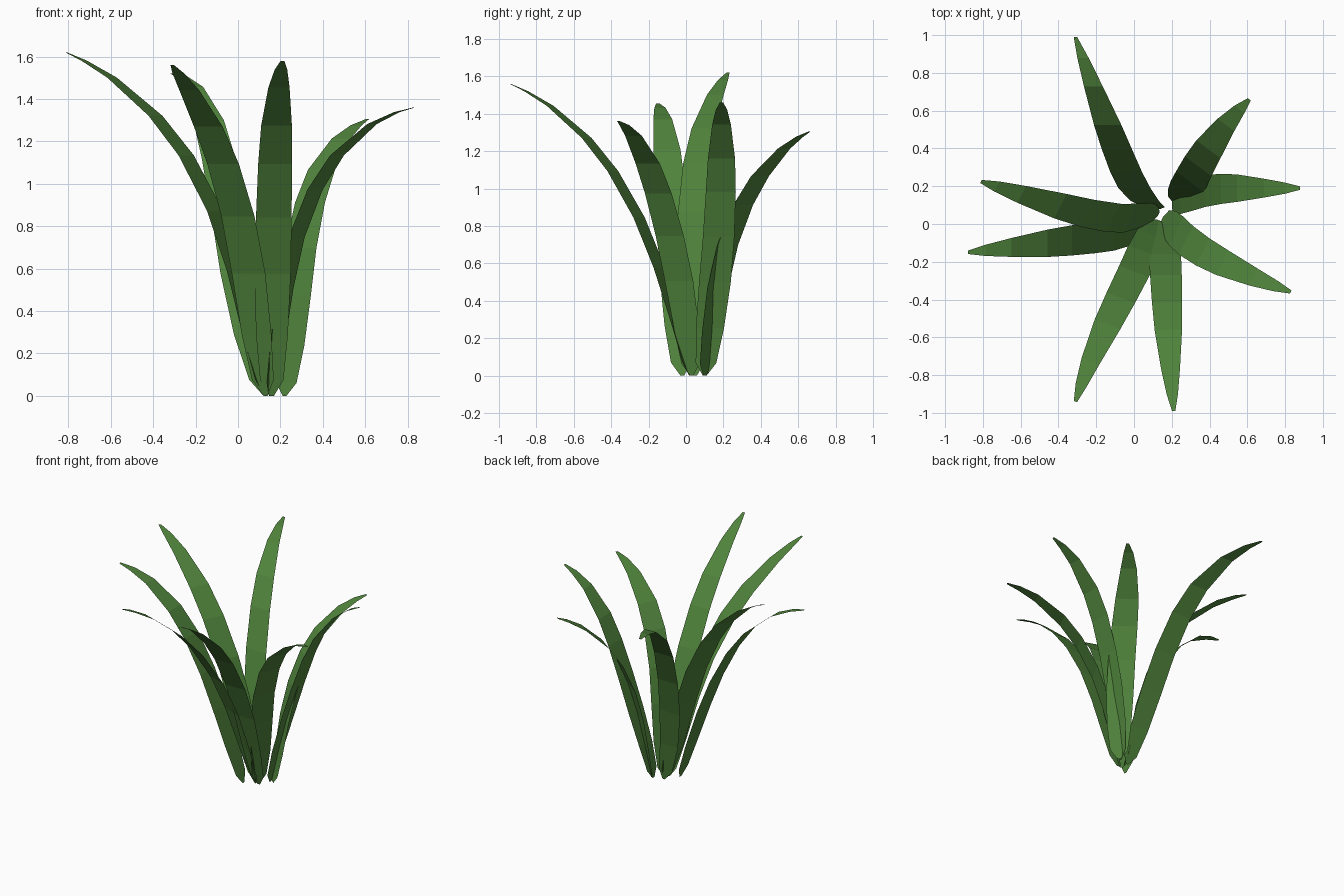
import bpy
from mathutils import Vector

if "Cube" in bpy.data.objects:
    bpy.data.objects.remove(bpy.data.objects["Cube"])

green = bpy.data.materials.new("leaf_green")
green.diffuse_color = (0.08, 0.23, 0.045, 1)
green.use_nodes = True
green.node_tree.nodes["Principled BSDF"].inputs["Base Color"].default_value = green.diffuse_color

# Cross rows shared by all leaves: (fraction along the leaf, width)
ROWS = [(0, .02), (.04, .11), (.155, .15), (.31, .17), (.46, .168),
        (.61, .16), (.73, .145), (.87, .10), (.95, .06), (1, .018)]


def smooth_point(keys, ts, t):
    # Smooth curve through the key points
    p = Vector((0, 0, 0))
    for i, k in enumerate(keys):
        w = 1.0
        for j, tj in enumerate(ts):
            if j != i:
                w *= (t - tj) / (ts[i] - tj)
        p += k * w
    return p


def leaf(name, across, path, scale=1.0):
    keys = [Vector(p) for p in path]
    ts = [0.0]
    for a, b in zip(keys, keys[1:]):
        ts.append(ts[-1] + (b - a).length)
    side = Vector((across[0], across[1], 0)).normalized()
    heading = keys[-1] - keys[0]
    # Keep the upper face of the blade pointing inwards and up
    if side.cross(heading).z < 0:
        side = -side
    verts, faces = [], []
    for f, w in ROWS:
        c = smooth_point(keys, ts, f * ts[-1])
        c.z = max(c.z, 0)
        h = side * (w * scale / 2)
        verts += [c - h, c + h]
    for i in range(len(ROWS) - 1):
        a = 2 * i
        faces.append((a, a + 1, a + 3, a + 2))
    mesh = bpy.data.meshes.new(name)
    mesh.from_pydata(verts, [], faces)
    mesh.materials.append(green)
    ob = bpy.data.objects.new(name, mesh)
    bpy.context.collection.objects.link(ob)


# Leaves facing along the axes
leaf("leaf_left", (0, 1), [(.06, -.02, 0), (-.02, -.04, .27), (-.20, -.07, .78),
                           (-.44, -.10, 1.19), (-.88, -.15, 1.455)])
leaf("leaf_front", (1, 0), [(.16, .02, 0), (.16, -.06, .27), (.168, -.25, .80),
                            (.178, -.48, 1.18), (.21, -.99, 1.58)])
leaf("leaf_right", (0, 1), [(.20, .10, 0), (.25, .13, .27), (.38, .175, .75),
                            (.57, .19, 1.20), (.88, .19, 1.46)])
leaf("leaf_back", (1, 0), [(.13, .08, 0), (.06, .12, .27), (-.03, .25, .78),
                           (-.10, .42, 1.16), (-.31, .99, 1.52)])

# Leaves facing diagonally
leaf("leaf_back_right", (.8, -.6), [(.22, .10, 0), (.25, .14, .27), (.31, .25, .78),
                                    (.41, .42, 1.10), (.61, .66, 1.305)], 1.1)
leaf("leaf_front_right", (.45, .89), [(.15, .03, 0), (.19, 0, .27), (.28, -.09, .76),
                                      (.42, -.18, 1.07), (.83, -.36, 1.36)])
leaf("leaf_front_left", (.93, -.36), [(.13, .02, 0), (.09, -.05, .27), (.01, -.23, .80),
                                      (-.11, -.47, 1.20), (-.31, -.94, 1.56)])
leaf("leaf_back_left", (.45, .89), [(.13, .05, 0), (.06, .045, .27), (-.08, .03, .80),
                                    (-.32, .075, 1.24), (-.81, .225, 1.62)])
